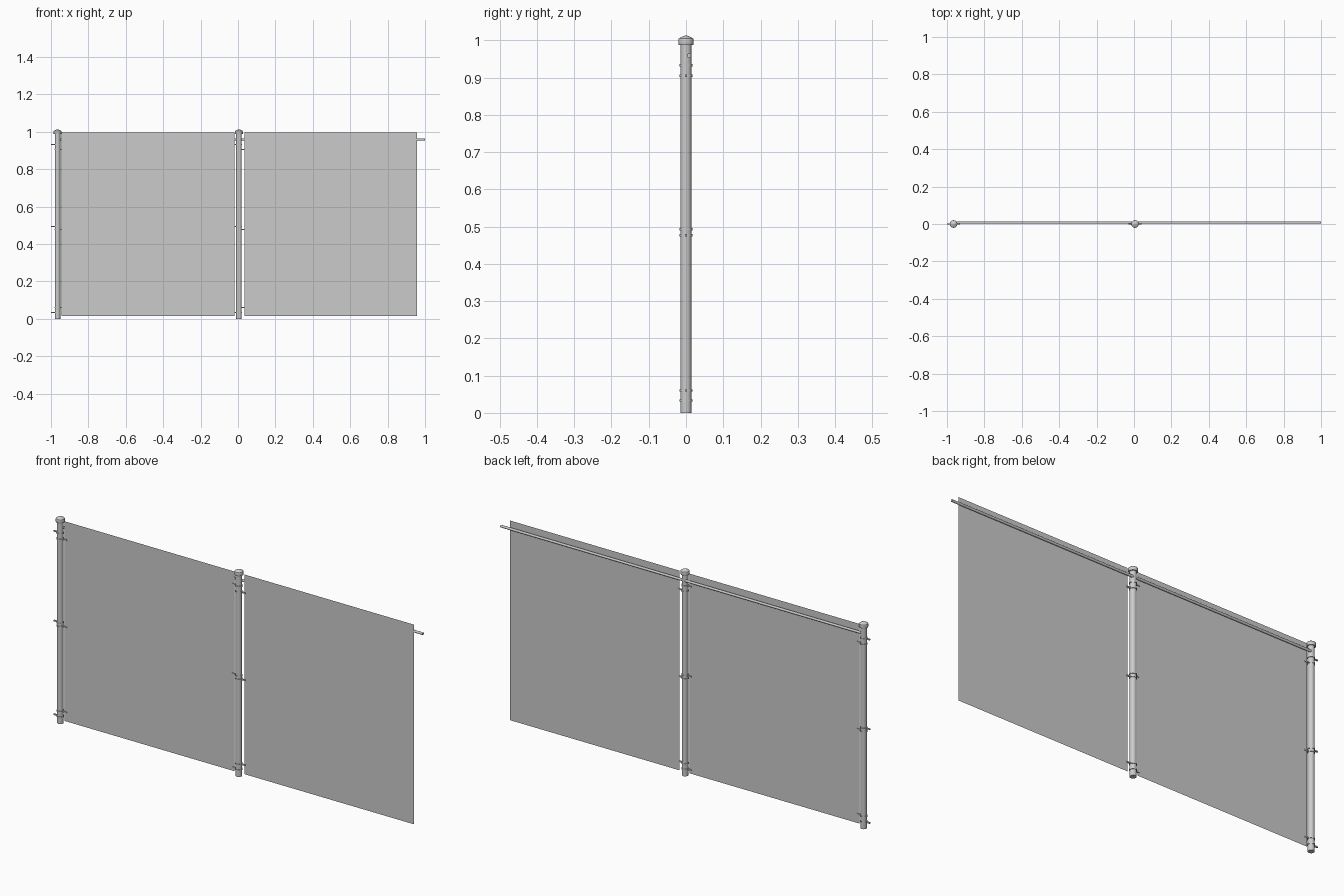
import bpy, math
from mathutils import Matrix

if "Cube" in bpy.data.objects:
    bpy.data.objects.remove(bpy.data.objects["Cube"])

POSTS = (-0.965, 0.005)
SIDES = 20


def finish(name, verts, faces, smooth=True):
    me = bpy.data.meshes.new(name)
    me.from_pydata(verts, [], faces)
    ob = bpy.data.objects.new(name, me)
    bpy.context.collection.objects.link(ob)
    if smooth:
        bpy.ops.object.select_all(action='DESELECT')
        ob.select_set(True)
        bpy.context.view_layer.objects.active = ob
        bpy.ops.object.shade_smooth_by_angle(angle=math.radians(35))
    return ob


def lathe(name, profile, x=0.0, sides=SIDES, ring=False):
    """Spin (radius, z) points about z; ring closes the profile on itself."""
    n = len(profile)
    verts = [(x + r * math.cos(2 * math.pi * s / sides), r * math.sin(2 * math.pi * s / sides), z)
             for r, z in profile for s in range(sides)]
    faces = []
    for i in range(n if ring else n - 1):
        a, b = i * sides, (i + 1) % n * sides
        for s in range(sides):
            t = (s + 1) % sides
            faces.append((a + s, a + t, b + t, b + s))
    if not ring:
        faces.append(tuple(reversed(range(sides))))
        faces.append(tuple(range((n - 1) * sides, n * sides)))
    return finish(name, verts, faces)


def box(name, x0, x1, y0, y1, z0, z1):
    v = [(x, y, z) for x in (x0, x1) for y in (y0, y1) for z in (z0, z1)]
    f = [(0, 1, 3, 2), (4, 6, 7, 5), (0, 4, 5, 1), (2, 3, 7, 6), (0, 2, 6, 4), (1, 5, 7, 3)]
    return finish(name, v, f, smooth=False)


def clamp(name, x, z, side):
    # band round the post with a tab reaching to the mesh panel
    lathe(name + "_band", [(0.0145, z - 0.003), (0.0170, z - 0.003),
                           (0.0170, z + 0.003), (0.0145, z + 0.003)], x, ring=True)
    a, b = sorted((x + side * 0.015, x + side * 0.035))
    box(name + "_tab", a, b, -0.003, 0.003, z - 0.003, z + 0.003)


for i, x in enumerate(POSTS, 1):
    # upright post
    lathe(f"post_{i}", [(0.0147, 0.0), (0.0147, 0.992)], x)
    # domed cap
    lathe(f"post_cap_{i}", [(0.0195, 0.987), (0.0205, 0.989), (0.0205, 1.002), (0.0195, 1.0045),
                            (0.014, 1.008), (0.007, 1.0115), (0.002, 1.013)], x)
    # staggered clamps: one to the left panel, one to the right panel
    for place, zl, zr in (("top", 0.933, 0.905), ("middle", 0.493, 0.477), ("bottom", 0.033, 0.060)):
        clamp(f"clamp_{i}_{place}_left", x, zl, -1)
        clamp(f"clamp_{i}_{place}_right", x, zr, 1)

# top rail, running behind the panels
rail = lathe("top_rail", [(0.006, -0.965), (0.006, 1.0)], sides=14)
rail.data.transform(Matrix.Translation((0, 0.008, 0.959)) @ Matrix.Rotation(math.pi / 2, 4, 'Y'))

# flat fence panels
for name, x0, x1 in (("panel_left", -0.943, -0.019), ("panel_right", 0.036, 0.957)):
    finish(name, [(x0, 0, 0.015), (x1, 0, 0.015), (x1, 0, 0.995), (x0, 0, 0.995)],
           [(0, 1, 2, 3)], smooth=False)
